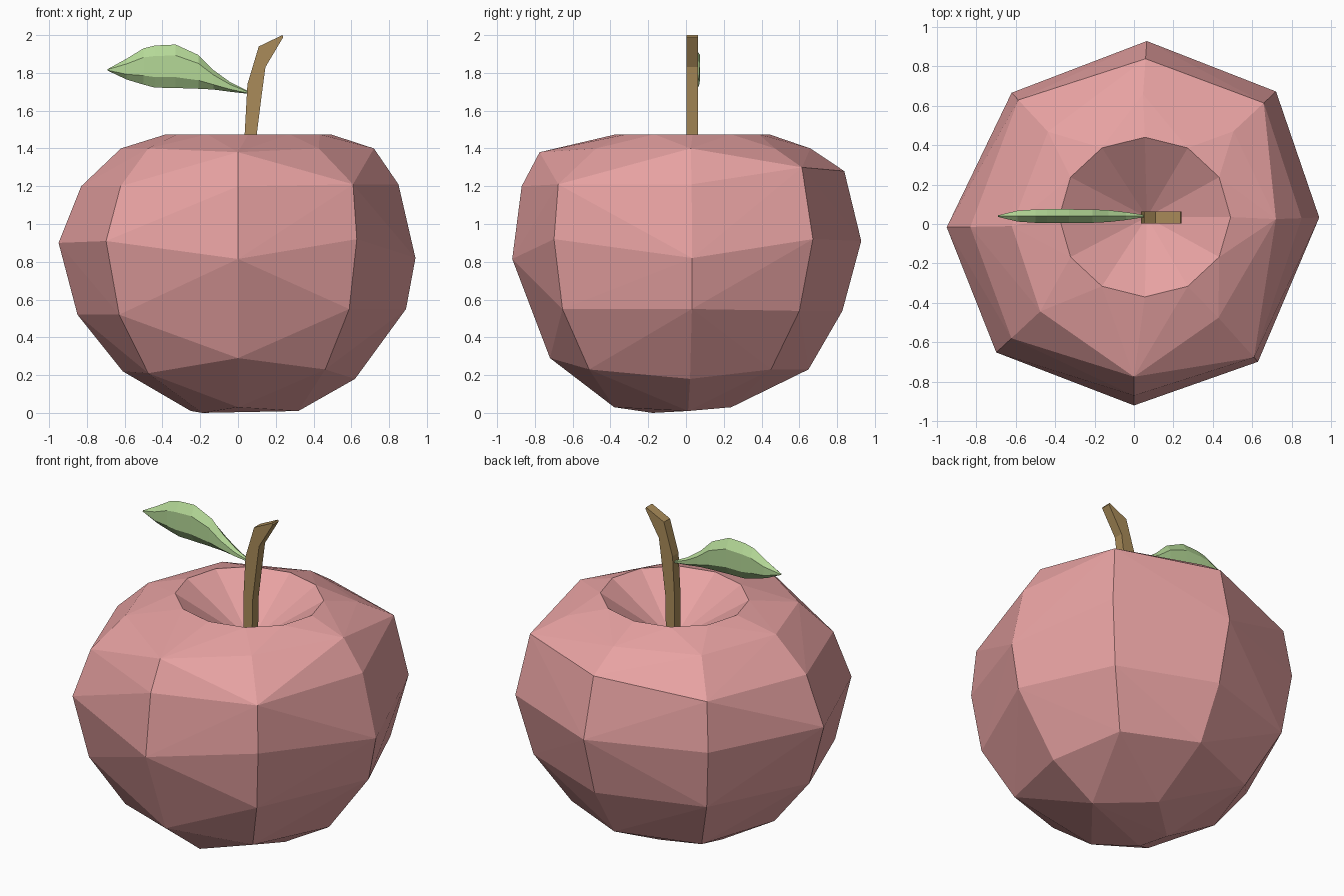
import bpy, bmesh
from math import sin, cos, pi, radians

if "Cube" in bpy.data.objects:
    bpy.data.objects.remove(bpy.data.objects["Cube"])


def finish(bm, name, color):
    bmesh.ops.recalc_face_normals(bm, faces=bm.faces)
    me = bpy.data.meshes.new(name)
    bm.to_mesh(me)
    bm.free()
    mat = bpy.data.materials.new(name + "_colour")
    mat.diffuse_color = (*color, 1)
    mat.use_nodes = True
    mat.node_tree.nodes["Principled BSDF"].inputs["Base Color"].default_value = mat.diffuse_color
    me.materials.append(mat)
    ob = bpy.data.objects.new(name, me)
    bpy.context.collection.objects.link(ob)
    return ob


def loft(name, rings, color):
    bm = bmesh.new()
    loops = [[bm.verts.new(p) for p in ring] for ring in rings]
    n = len(loops[0])
    for a, b in zip(loops, loops[1:]):
        for i in range(n):
            j = (i + 1) % n
            bm.faces.new((a[i], a[j], b[j], b[i]))
    bm.faces.new(loops[0][::-1])
    bm.faces.new(loops[-1])
    return finish(bm, name, color)


# Apple body: one uneven (radius, height) profile per facet column, wrapped by a hull
columns = {
    2: [(.32, .01), (.62, .18), (.89, .55), (.94, .82), (.85, 1.21), (.72, 1.40)],
    43: [(.66, .23), (.88, .54), (.985, .92), (.90, 1.30), (.69, 1.40)],
    86: [(.24, .03), (.65, .23), (.83, .54), (.93, .91), (.84, 1.28), (.66, 1.40)],
    133: [(.64, .21), (.85, .54), (.91, .91), (.86, 1.21), (.64, 1.40)],
    181: [(.25, .01), (.61, .22), (.85, .52), (.95, .90), (.83, 1.20), (.62, 1.40)],
    223: [(.26, .0), (.65, .21), (.86, .52), (.955, .91), (.85, 1.20), (.65, 1.40)],
    270: [(.38, .03), (.72, .29), (.92, .815), (.87, 1.20), (.775, 1.38)],
    312: [(.69, .23), (.88, .55), (.94, .92), (.91, 1.21), (.64, 1.40)],
}
RIM = 1.475
bm = bmesh.new()
for angle, profile in columns.items():
    a = radians(angle)
    for r, z in profile:
        bm.verts.new((r * cos(a), r * sin(a), z))
for i in range(12):
    a = 2 * pi * i / 12
    bm.verts.new((.055 + .435 * cos(a), .035 + .405 * sin(a), RIM))
bmesh.ops.convex_hull(bm, input=bm.verts)
bmesh.ops.delete(bm, geom=[v for v in bm.verts if not v.link_faces], context='VERTS')

# Dimple: open the flat cap and fan its rim down to the stem base
cap = [f for f in bm.faces if all(v.co.z > RIM - .005 for v in f.verts)]
bmesh.ops.delete(bm, geom=cap, context='FACES')
rim = [e for e in bm.edges if e.is_boundary]
pit = bm.verts.new((.065, .035, 1.2))
for e in rim:
    bm.faces.new((*e.verts, pit))
finish(bm, "apple_body", (.80, .36, .36))

# Stem: four-sided sections (left x, left z, right x, right z), bent to a wedge tip
stem = [(.035, 1.19, .095, 1.19), (.035, 1.47, .10, 1.48), (.05, 1.74, .125, 1.68),
        (.11, 1.94, .145, 1.83), (.235, 2.0, .24, 1.99)]
loft("stem", [[(xl, .003, zl), (xr, .003, zr), (xr, .063, zr), (xl, .063, zl)]
              for xl, zl, xr, zr in stem], (.40, .26, .10))

# Leaf: hexagonal lens sections (x, bottom z, top z, half thickness)
leaf = [(.05, 1.69, 1.705, .006), (-.04, 1.70, 1.75, .02), (-.13, 1.712, 1.815, .03),
        (-.21, 1.716, 1.895, .034), (-.33, 1.72, 1.95, .035), (-.44, 1.722, 1.945, .035),
        (-.50, 1.738, 1.93, .034), (-.59, 1.765, 1.875, .028), (-.69, 1.812, 1.82, .004)]
loft("leaf", [[(x, .04 + t * sin(k * pi / 3) / .866, (lo + hi) / 2 + (hi - lo) / 2 * cos(k * pi / 3))
               for k in range(6)] for x, lo, hi, t in leaf], (.46, .69, .31))
